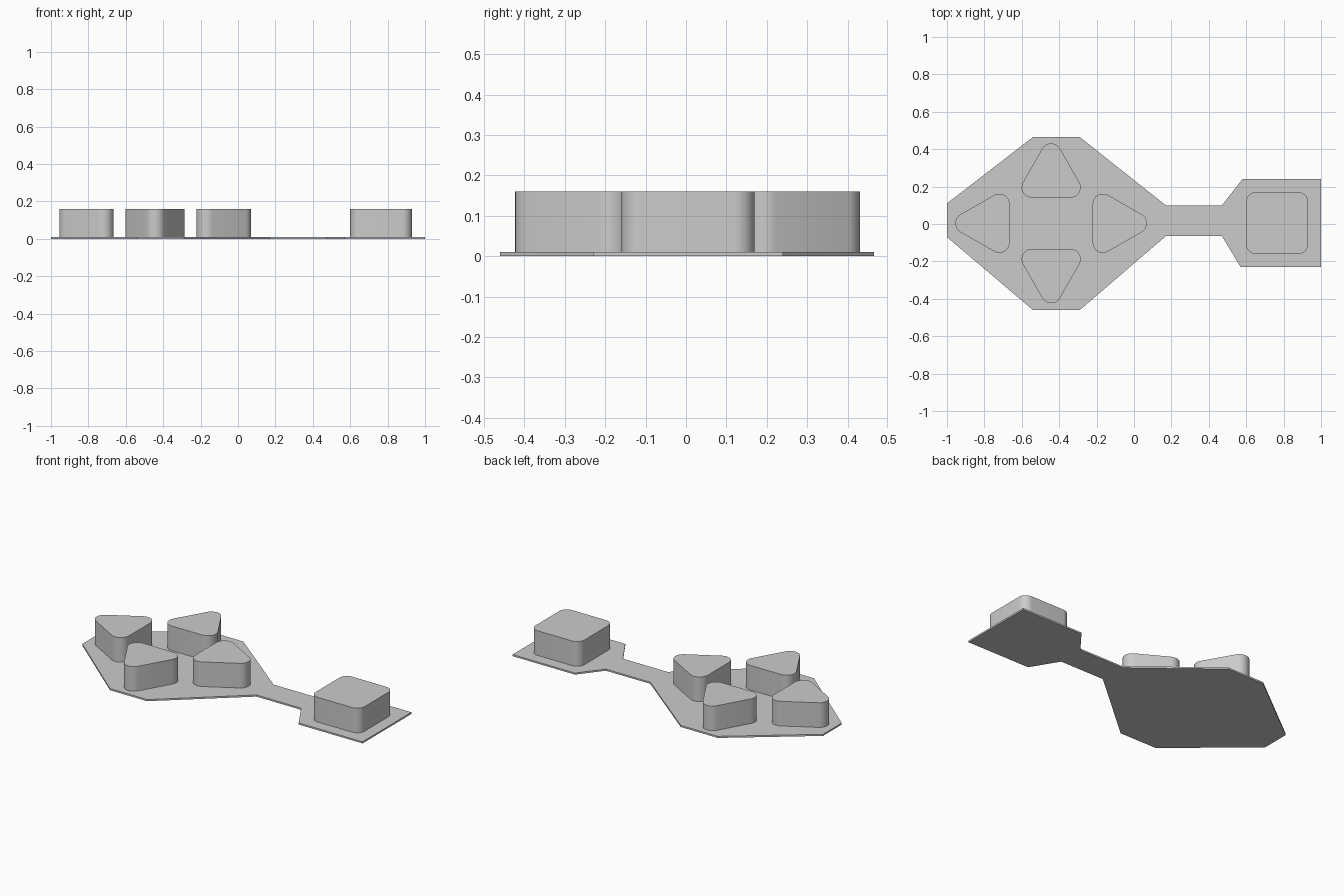
import bpy, bmesh
from math import pi, cos, sin, radians

cube = bpy.data.objects.get("Cube")
if cube:
    bpy.data.objects.remove(cube, do_unlink=True)

grey = bpy.data.materials.new("plain grey")
grey.use_nodes = True
grey.diffuse_color = (0.6, 0.6, 0.6, 1)
bsdf = next(n for n in grey.node_tree.nodes if n.type == 'BSDF_PRINCIPLED')
bsdf.inputs["Base Color"].default_value = grey.diffuse_color

PLATE_TOP, BUTTON_TOP = 0.01, 0.16


def extrude_outline(name, outline, bottom, top):
    """Solid prism standing on a flat outline."""
    bm = bmesh.new()
    base = bm.faces.new([bm.verts.new((x, y, bottom)) for x, y in outline])
    new = bmesh.ops.extrude_face_region(bm, geom=[base], use_keep_orig=True)["geom"]
    for v in new:
        if isinstance(v, bmesh.types.BMVert):
            v.co.z = top
    bmesh.ops.recalc_face_normals(bm, faces=bm.faces)
    mesh = bpy.data.meshes.new(name)
    bm.to_mesh(mesh)
    bm.free()
    mesh.materials.append(grey)
    obj = bpy.data.objects.new(name, mesh)
    bpy.context.collection.objects.link(obj)
    bpy.ops.object.select_all(action='DESELECT')
    obj.select_set(True)
    bpy.context.view_layer.objects.active = obj
    bpy.ops.object.shade_smooth_by_angle(angle=radians(30))
    return obj


def rounded(centres, radius, start, steps=10):
    """Regular outline with an arc round each corner centre, counter-clockwise."""
    turn = 2 * pi / len(centres)
    points = []
    for i, (x, y) in enumerate(centres):
        for s in range(steps + 1):
            a = start + turn * (i + s / steps)
            points.append((x + radius * cos(a), y + radius * sin(a)))
    return points


# Backing plate: wide pad, narrow neck and square pad
plate = [(-1, -0.07), (-0.54, -0.46), (-0.29, -0.46), (0.17, -0.065),
         (0.47, -0.065), (0.57, -0.23), (1, -0.23), (1, 0.24), (0.58, 0.24),
         (0.47, 0.10), (0.17, 0.10), (-0.29, 0.465), (-0.54, 0.465), (-1, 0.11)]
extrude_outline("backing_plate", plate, 0, PLATE_TOP)

# Four triangular buttons pointing outward from the middle of the wide pad
R = 0.055
INNER, OUTER, HALF = 0.137, 0.427, 0.158
triangle = rounded([(OUTER - R, 0), (INNER + R, HALF - R), (INNER + R, R - HALF)],
                   R, -pi / 3)
for k, side in enumerate(("left", "back", "right", "front")):
    c, s = cos(k * pi / 2), sin(k * pi / 2)
    shift_x = -0.443 + (0.085 if side == "left" else -0.085 if side == "right" else 0)
    outline = [(shift_x + c * x - s * y, 0.004 + s * x + c * y) for x, y in triangle]
    extrude_outline(side + "_button", outline, PLATE_TOP, BUTTON_TOP)

# Square button on the small pad
r, h = 0.05, 0.165
d = h - r
square = [(0.765 + x, 0.005 + y) for x, y in
          rounded([(d, d), (-d, d), (-d, -d), (d, -d)], r, 0)]
extrude_outline("square_button", square, PLATE_TOP, BUTTON_TOP)
